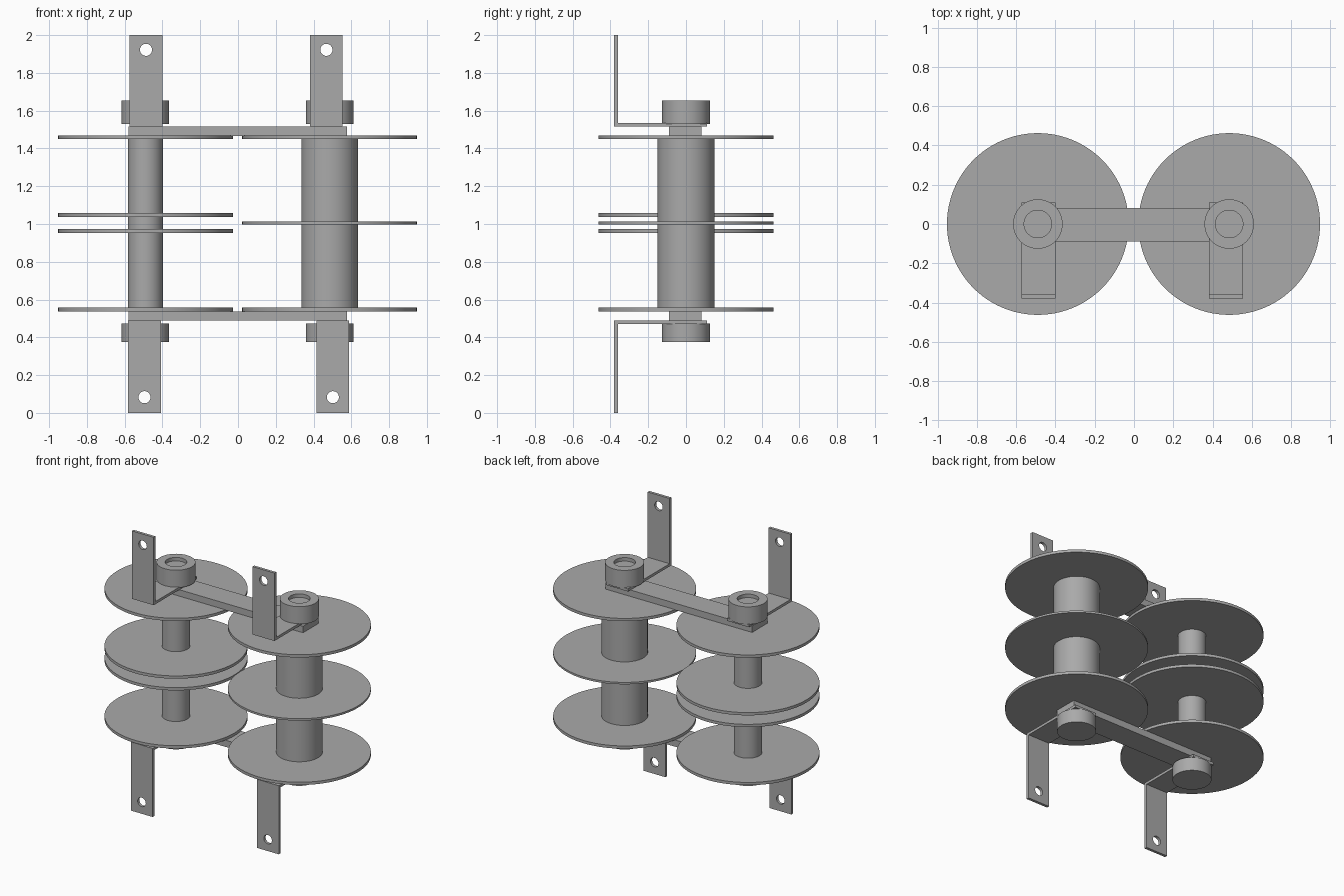
import bpy, bmesh
from math import radians, pi
from mathutils import Vector, Matrix

cube = bpy.data.objects.get("Cube")
if cube:
    bpy.data.objects.remove(cube, do_unlink=True)

grey = bpy.data.materials.new("plain grey")
grey.use_nodes = True
COLOR = (0.4, 0.4, 0.4, 1)
grey.diffuse_color = COLOR
grey.node_tree.nodes["Principled BSDF"].inputs["Base Color"].default_value = COLOR


def finish(name, bm, smooth=False):
    mesh = bpy.data.meshes.new(name)
    bmesh.ops.recalc_face_normals(bm, faces=bm.faces)
    bm.to_mesh(mesh)
    bm.free()
    mesh.materials.append(grey)
    obj = bpy.data.objects.new(name, mesh)
    bpy.context.collection.objects.link(obj)
    bpy.ops.object.select_all(action='DESELECT')
    obj.select_set(True)
    bpy.context.view_layer.objects.active = obj
    if smooth:
        bpy.ops.object.shade_smooth_by_angle(angle=radians(30))
    return obj


def lathe(name, x, profile, steps=96):
    """Revolve a (radius, z) profile around the upright axis at x."""
    bm = bmesh.new()
    verts = [bm.verts.new((x + r, 0, z)) for r, z in profile]
    edges = [bm.edges.new(pair) for pair in zip(verts, verts[1:])]
    bmesh.ops.spin(bm, geom=verts + edges, cent=(x, 0, 0), axis=(0, 0, 1),
                   angle=2 * pi, steps=steps)
    bmesh.ops.remove_doubles(bm, verts=bm.verts, dist=0.0001)
    return finish(name, bm, smooth=True)


def cylinder(name, x, radius, z0, z1):
    return lathe(name, x, [(0, z0), (radius, z0), (radius, z1), (0, z1)])


def prism(name, outline, depth):
    """Extrude a closed outline of 3D points along depth."""
    bm = bmesh.new()
    face = bm.faces.new([bm.verts.new(p) for p in outline])
    top = bmesh.ops.extrude_face_region(bm, geom=[face])["geom"]
    bmesh.ops.translate(bm, vec=depth,
                        verts=[g for g in top if isinstance(g, bmesh.types.BMVert)])
    return finish(name, bm)


def bracket(name, x, leg_z, thick_z, tip_z, hole_z):
    """L-shaped mounting strap with a screw hole near its tip."""
    width, front, inner, back = 0.173, -0.38, -0.36, 0.11
    yz = [(back, leg_z), (front, leg_z), (front, tip_z),
          (inner, tip_z), (inner, thick_z), (back, thick_z)]
    strap = prism(name, [(x - width / 2, y, z) for y, z in yz], Vector((width, 0, 0)))
    bm = bmesh.new()
    bmesh.ops.create_cone(
        bm, cap_ends=True, segments=32, radius1=0.032, radius2=0.032, depth=0.1,
        matrix=Matrix.Translation((x, front, hole_z)) @ Matrix.Rotation(pi / 2, 4, 'X'))
    cutter = finish(name + "_hole_cutter", bm)
    cutter.hide_render = True
    bpy.context.view_layer.objects.active = strap
    cut = strap.modifiers.new("screw hole", 'BOOLEAN')
    cut.operation, cut.solver, cut.object = 'DIFFERENCE', 'EXACT', cutter
    bpy.ops.object.modifier_apply(modifier=cut.name)
    bpy.data.objects.remove(cutter, do_unlink=True)


# Spools: core radius, flange heights, and strap offsets for each side
spools = [("right", -0.49, 0.092, (0.548, 0.963, 1.047, 1.459), 0.003, -0.005),
          ("left", 0.485, 0.15, (0.548, 1.005, 1.459), -0.017, 0.017)]

for side, x, core, flanges, top_shift, low_shift in spools:
    cylinder(side + "_spool_core", x, core, 0.548, 1.459)
    for i, z in enumerate(flanges):
        half = 0.007 if z == 1.005 else 0.01
        cylinder(f"{side}_spool_flange_{i + 1}", x, 0.463, z - half, z + half)

    # Nut with the recessed shaft end, and the bolt head below
    lathe(side + "_top_nut", x, [(0, 1.53), (0.126, 1.53), (0.126, 1.655),
                                 (0.07, 1.655), (0.07, 1.63), (0, 1.63)])
    cylinder(side + "_bolt_head", x, 0.126, 0.375, 0.472)

    bracket(side + "_top_bracket", x + top_shift, 1.515, 1.534, 2.0, 1.922)
    bracket(side + "_bottom_bracket", x + low_shift, 0.49, 0.471, 0.0, 0.083)

# Tie bars joining both spools
for name, z in (("top_tie_bar", 1.467), ("bottom_tie_bar", 0.49)):
    prism(name, [(-0.58, -0.09, z), (0.577, -0.09, z),
                 (0.577, 0.082, z), (-0.58, 0.082, z)], Vector((0, 0, 0.048)))
